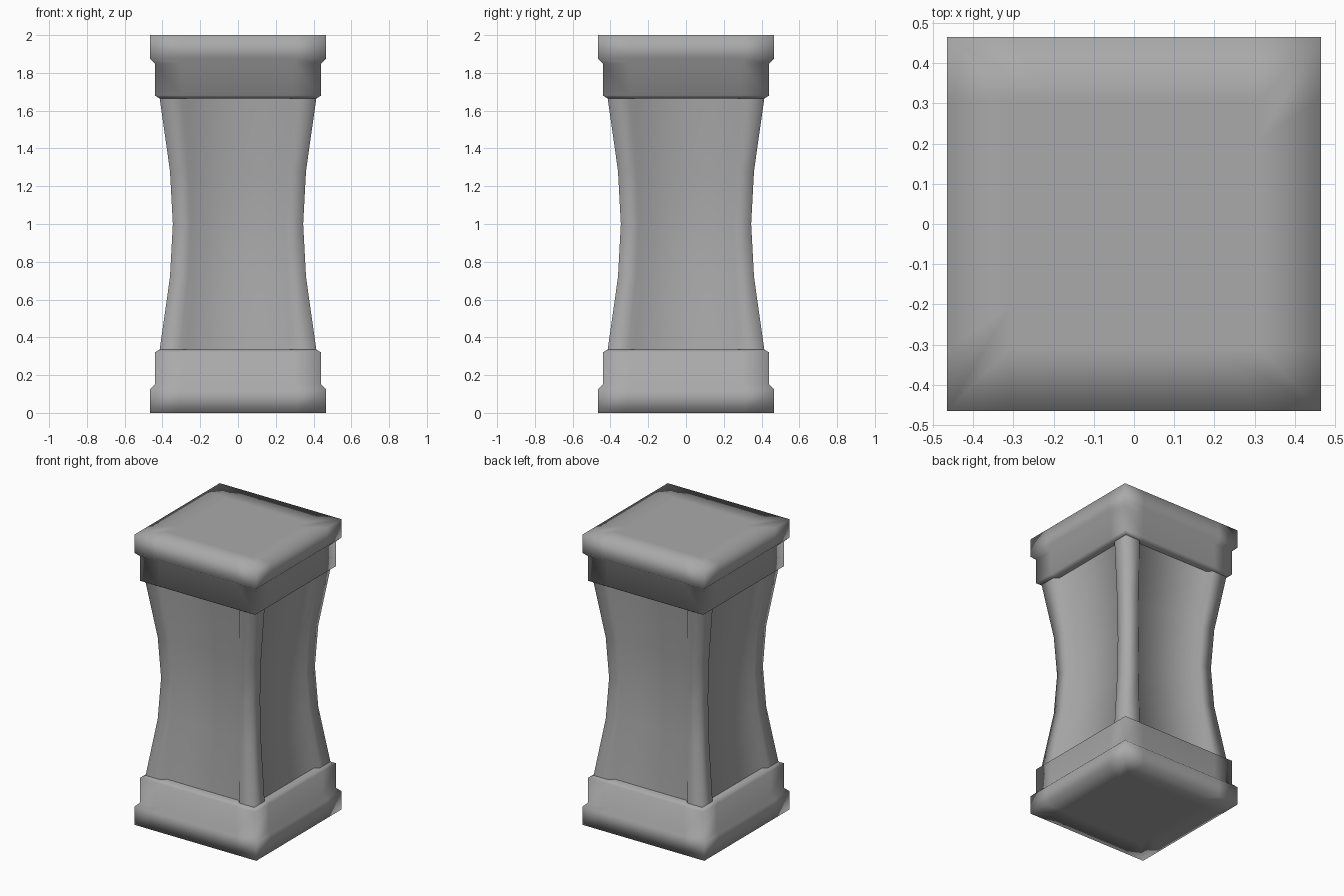
import bpy
import bmesh
from mathutils import Matrix, Vector

default_cube = bpy.data.objects.get("Cube")
if default_cube:
    bpy.data.objects.remove(default_cube, do_unlink=True)

# One plain stone colour
stone = bpy.data.materials.new("grey stone")
stone.use_nodes = True
stone.diffuse_color = (0.4, 0.4, 0.4, 1)
bsdf = stone.node_tree.nodes["Principled BSDF"]
bsdf.inputs["Base Color"].default_value = stone.diffuse_color
bsdf.inputs["Roughness"].default_value = 0.8


def square_ring(side, z):
    """Repeat one side's (along, outward) points around the four sides."""
    ring = []
    for quarter in range(4):
        turn = Matrix.Rotation(quarter * 1.5707963, 3, "Z")
        ring += [turn @ Vector((along, -out, z)) for along, out in side]
    return ring


def loft(name, rings, closed):
    bm = bmesh.new()
    loops = [[bm.verts.new(p) for p in ring] for ring in rings]
    for low, high in zip(loops, loops[1:]):
        count = len(low)
        for i in range(count):
            j = (i + 1) % count
            bm.faces.new((low[i], low[j], high[j], high[i]))
    if closed:
        bm.faces.new(loops[0][::-1])
        bm.faces.new(loops[-1])
    for face in bm.faces:
        face.smooth = True
    bmesh.ops.recalc_face_normals(bm, faces=bm.faces[:])
    mesh = bpy.data.meshes.new(name)
    bm.to_mesh(mesh)
    bm.free()
    mesh.materials.append(stone)
    obj = bpy.data.objects.new(name, mesh)
    bpy.context.collection.objects.link(obj)
    return obj


# Stepped block, used upright as the base and flipped as the cap
block_profile = [(0.31, 0), (0.465, 0), (0.125, 0.465), (0.15, 0.44),
                 (0.32, 0.44), (0.335, 0.415)]
block_profile = [(0.31, 0.0), (0.465, 0.0), (0.465, 0.125), (0.44, 0.15),
                 (0.44, 0.32), (0.415, 0.335)]


def block_rings(flip):
    rings = []
    for half, z in block_profile:
        support = half * 0.67
        side = [(-half, half), (-support, half), (support, half)]
        rings.append(square_ring(side, 2 - z if flip else z))
    return rings


loft("base", block_rings(False), True)
loft("cap", block_rings(True), True)

# Waisted shaft with corner posts and a sunken panel on every side
levels = [(0.325, 0.416), (0.72, 0.36), (1.0, 0.345), (1.28, 0.36), (1.675, 0.416)]
depth = 0.03
shaft_rings = []
for z, half in levels:
    lip = half * 0.73
    panel = lip - depth
    side = [(-half, half), (-lip, half), (-panel, half - depth),
            (panel, half - depth), (lip, half)]
    shaft_rings.append(square_ring(side, z))
loft("shaft", shaft_rings, False)
